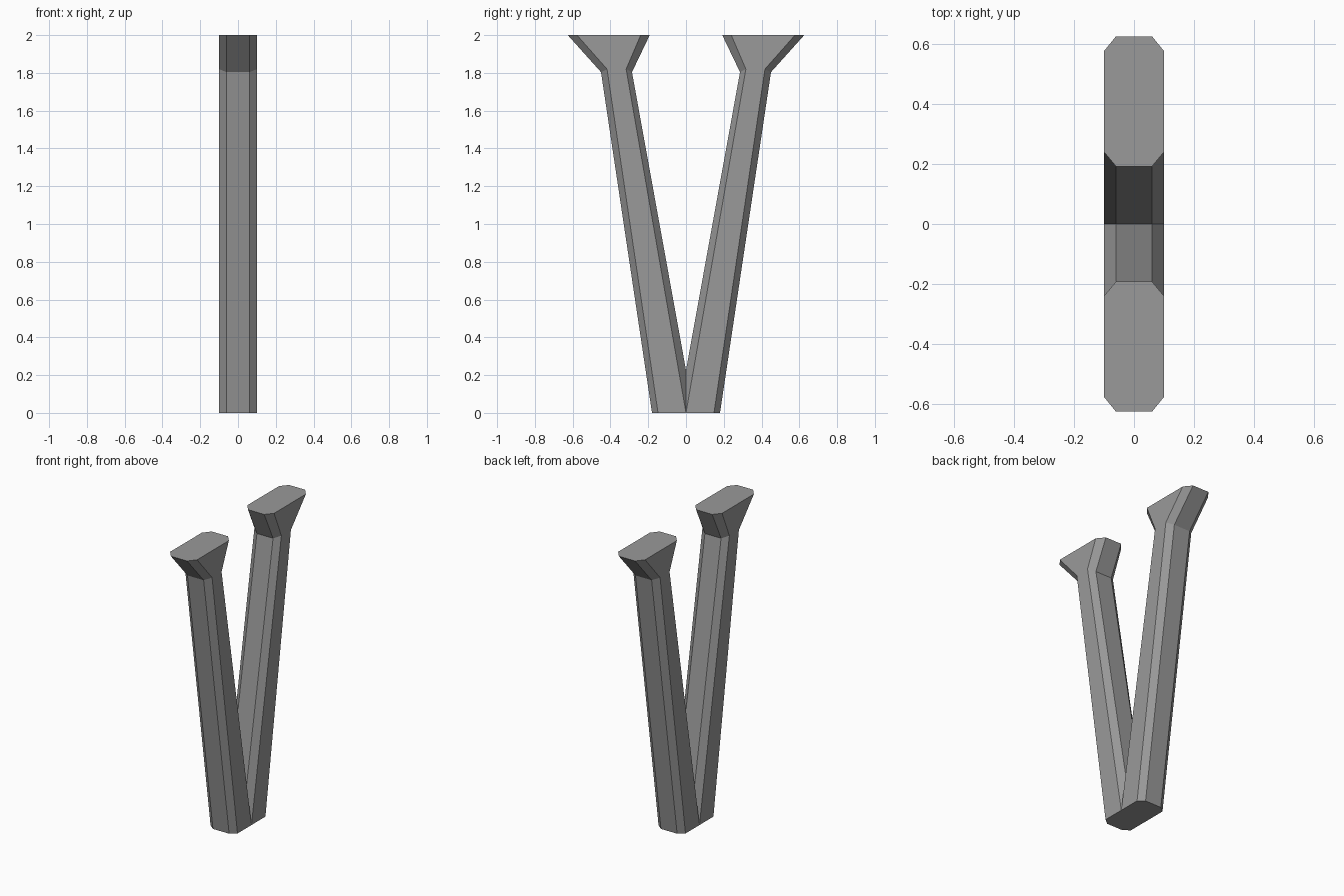
import bpy, bmesh

cube = bpy.data.objects.get("Cube")
if cube:
    bpy.data.objects.remove(cube)

grey = bpy.data.materials.new("mid grey")
grey.use_nodes = True
colour = (0.32, 0.32, 0.32, 1)
grey.diffuse_color = colour
grey.node_tree.nodes["Principled BSDF"].inputs["Base Color"].default_value = colour

HALF_WIDTH, HALF_FACE = 0.1, 0.06

# Levels of one arm: inner face y, inner side y, outer side y, outer face y, face z, side z
LEVELS = [
    (-0.041, 0.0, 0.148, 0.18, 0.0, 0.0),
    (0.286, 0.317, 0.418, 0.45, 1.804, 1.82),
    (0.192, 0.24, 0.577, 0.626, 2.0, 2.0),
]


def ring(bm, inner, inner_side, outer_side, outer, face_z, side_z):
    """Eight-sided section with chamfered corners."""
    half = [(HALF_FACE, inner, face_z), (HALF_WIDTH, inner_side, side_z),
            (HALF_WIDTH, outer_side, side_z), (HALF_FACE, outer, face_z)]
    loop = half + [(-x, y, z) for x, y, z in reversed(half)]
    return [bm.verts.new(p) for p in loop]


def build_arm(name, side):
    bm = bmesh.new()
    rings = [ring(bm, *level) for level in LEVELS]
    for low, high in zip(rings, rings[1:]):
        for i in range(8):
            j = (i + 1) % 8
            bm.faces.new((low[i], low[j], high[j], high[i]))
    bm.faces.new(rings[0][::-1])
    bm.faces.new(rings[-1])
    # Trim the foot at the centre plane, where the two arms meet
    bmesh.ops.bisect_plane(bm, geom=bm.verts[:] + bm.edges[:] + bm.faces[:],
                           plane_co=(0, 0, 0), plane_no=(0, -1, 0),
                           clear_outer=True, dist=0.0001)
    for v in bm.verts:
        v.co.y *= side
    bmesh.ops.recalc_face_normals(bm, faces=bm.faces[:])
    mesh = bpy.data.meshes.new(name)
    bm.to_mesh(mesh)
    bm.free()
    mesh.materials.append(grey)
    bpy.context.collection.objects.link(bpy.data.objects.new(name, mesh))


# Two flared arms joined at the foot
build_arm("front_arm", -1)
build_arm("back_arm", 1)
